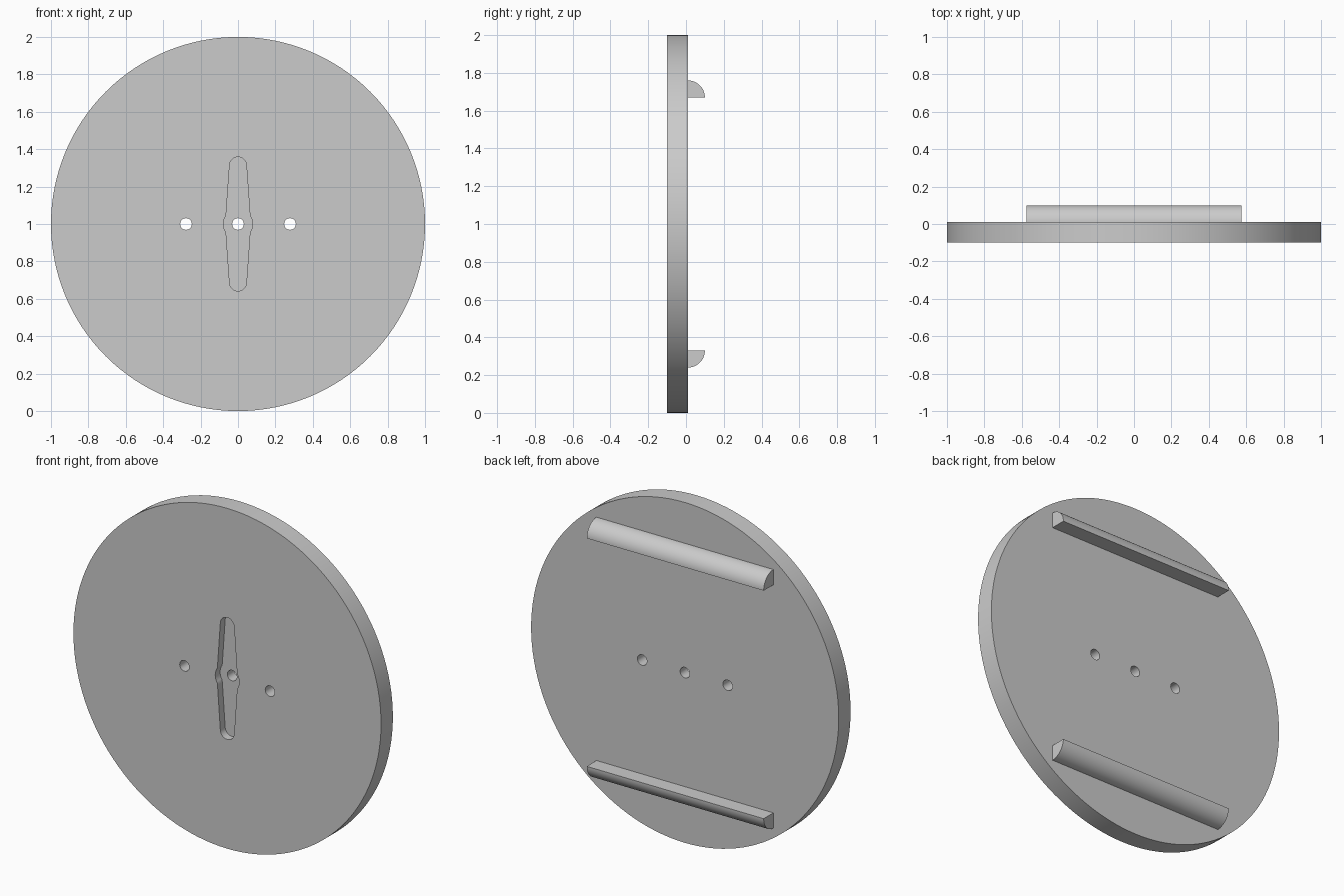
import bpy, bmesh
from math import pi, sin, cos, radians
from mathutils import Vector

if "Cube" in bpy.data.objects:
    bpy.data.objects.remove(bpy.data.objects["Cube"])

FRONT, BACK, MID = -0.10, 0.01, 1.0

grey = bpy.data.materials.new("light_grey")
grey.use_nodes = True
colour = (0.6, 0.6, 0.6, 1)
grey.diffuse_color = colour
grey.node_tree.nodes["Principled BSDF"].inputs["Base Color"].default_value = colour


def arc(cx, cy, r, start, end, steps):
    """Points along an arc, angles in degrees."""
    angles = [radians(start + (end - start) * i / steps) for i in range(steps + 1)]
    return [(cx + r * cos(a), cy + r * sin(a)) for a in angles]


def prism(name, points, offset):
    """Extrude a closed outline of 3D points along offset."""
    bm = bmesh.new()
    face = bm.faces.new([bm.verts.new(p) for p in points])
    new = bmesh.ops.extrude_face_region(bm, geom=[face])["geom"]
    verts = [v for v in new if isinstance(v, bmesh.types.BMVert)]
    bmesh.ops.translate(bm, verts=verts, vec=Vector(offset))
    bmesh.ops.recalc_face_normals(bm, faces=bm.faces)
    mesh = bpy.data.meshes.new(name)
    bm.to_mesh(mesh)
    bm.free()
    mesh.materials.append(grey)
    obj = bpy.data.objects.new(name, mesh)
    bpy.context.collection.objects.link(obj)
    return obj


def plate(name, outline, y0, y1):
    """Prism whose outline lies in the x-z plane about the disc centre."""
    return prism(name, [(x, y0, MID + z) for x, z in outline], (0, y1 - y0, 0))


def activate(obj):
    bpy.ops.object.select_all(action='DESELECT')
    obj.select_set(True)
    bpy.context.view_layer.objects.active = obj


def cut(target, cutter):
    cutter.hide_render = True
    mod = target.modifiers.new("cut", 'BOOLEAN')
    mod.operation, mod.solver, mod.object = 'DIFFERENCE', 'EXACT', cutter
    activate(target)
    bpy.ops.object.modifier_apply(modifier=mod.name)
    bpy.data.objects.remove(cutter)


def smooth(obj):
    activate(obj)
    bpy.ops.object.shade_smooth_by_angle(angle=radians(30))


# Main round plate
disc = plate("disc", arc(0, 0, 1, 0, 360, 128)[:-1], FRONT, BACK)

# Tapered pocket in the front: round hub and two narrowing arms
quadrant = arc(0, 0, 0.078, 0, 34, 5) + [(0.063, 0.06)] + arc(0, 0.313, 0.045, 5, 90, 10)
upper = quadrant + [(-x, z) for x, z in reversed(quadrant[:-1])]
lower = [(x, -z) for x, z in reversed(upper[1:-1])]
cut(disc, plate("pocket_cutter", upper + lower, FRONT - 0.1, FRONT + 0.045))

# Three through holes in a row
for x in (-0.278, 0, 0.278):
    cut(disc, plate("hole_cutter", arc(x, 0, 0.031, 0, 360, 32)[:-1], FRONT - 0.1, BACK + 0.1))
smooth(disc)

# Quarter-round rails on the back, flat sides facing each other
for name, side in (("upper_rail", 1), ("lower_rail", -1)):
    section = [(BACK, 0.67)] + arc(BACK, 0.67, 0.09, 0, 90, 16)
    rail = prism(name, [(-0.575, y, MID + side * z) for y, z in section], (1.15, 0, 0))
    smooth(rail)
